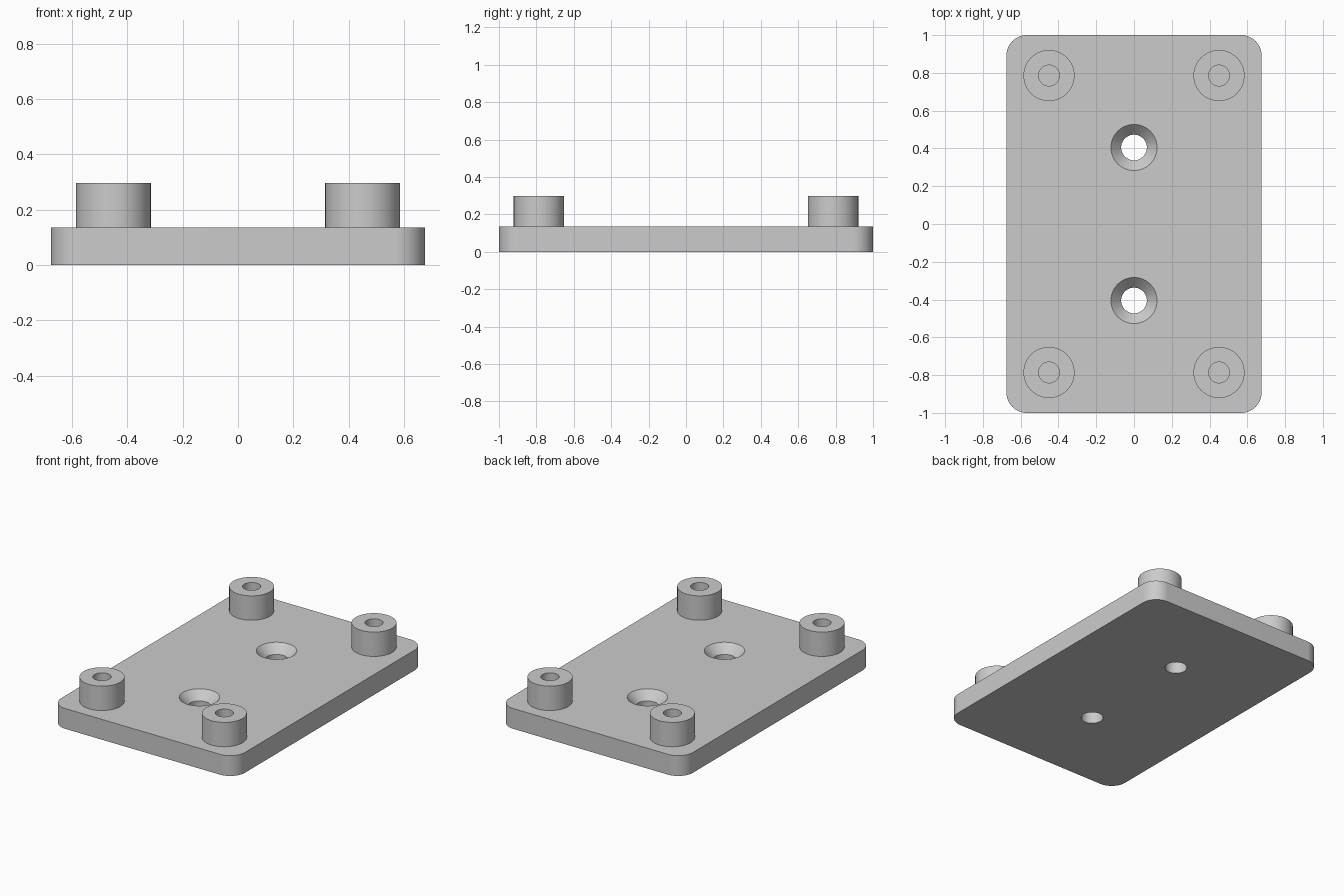
import bpy
import bmesh
import math

WIDTH, LENGTH, THICK = 1.351, 2.0, 0.135
TOP = 0.297
CORNER = 0.108
BOSS_X, BOSS_Y, BOSS_R, BORE_R = 0.45, 0.786, 0.135, 0.055
SCREW_Y, SCREW_R, SINK_R, SINK_DEPTH = 0.405, 0.068, 0.122, 0.056
SIDES = 64

cube = bpy.data.objects.get("Cube")
if cube:
    bpy.data.objects.remove(cube, do_unlink=True)

grey = bpy.data.materials.new("plain_grey")
grey.use_nodes = True
colour = (0.6, 0.6, 0.6, 1)
grey.diffuse_color = colour
grey.node_tree.nodes["Principled BSDF"].inputs["Base Color"].default_value = colour


def add_object(name, bm):
    bmesh.ops.recalc_face_normals(bm, faces=bm.faces)
    mesh = bpy.data.meshes.new(name)
    bm.to_mesh(mesh)
    bm.free()
    mesh.materials.append(grey)
    obj = bpy.data.objects.new(name, mesh)
    bpy.context.collection.objects.link(obj)
    return obj


def turned_solid(name, x, y, profile):
    """Closed round solid from (radius, height) rings, bottom to top."""
    bm = bmesh.new()
    rings = []
    for r, z in profile:
        angles = [math.tau * i / SIDES for i in range(SIDES)]
        rings.append([bm.verts.new((x + r * math.cos(a), y + r * math.sin(a), z))
                      for a in angles])
    for low, high in zip(rings, rings[1:]):
        for i in range(SIDES):
            j = (i + 1) % SIDES
            bm.faces.new((low[i], low[j], high[j], high[i]))
    bm.faces.new(rings[0])
    bm.faces.new(rings[-1])
    return add_object(name, bm)


def combine(target, tool, operation):
    mod = target.modifiers.new(tool.name, 'BOOLEAN')
    mod.operation = operation
    mod.solver = 'EXACT'
    mod.object = tool
    bpy.context.view_layer.objects.active = target
    bpy.ops.object.modifier_apply(modifier=mod.name)
    bpy.data.objects.remove(tool, do_unlink=True)


# Base plate with rounded upright corners
bm = bmesh.new()
bmesh.ops.create_cube(bm, size=1)
for v in bm.verts:
    v.co = (v.co.x * WIDTH, v.co.y * LENGTH, (v.co.z + 0.5) * THICK)
upright = [e for e in bm.edges if abs(e.verts[0].co.z - e.verts[1].co.z) > 0.01]
bmesh.ops.bevel(bm, geom=upright, offset=CORNER, segments=16, profile=0.5,
                affect='EDGES')
plate = add_object("mounting_plate", bm)

# Four corner standoffs with blind bores
corners = [(sx * BOSS_X, sy * BOSS_Y) for sx in (-1, 1) for sy in (-1, 1)]
for x, y in corners:
    boss = turned_solid("standoff", x, y, [(BOSS_R, THICK / 2), (BOSS_R, TOP)])
    combine(plate, boss, 'UNION')
for x, y in corners:
    bore = turned_solid("standoff_bore", x, y, [(BORE_R, THICK), (BORE_R, TOP + 0.1)])
    combine(plate, bore, 'DIFFERENCE')

# Two countersunk screw holes on the centre line
for sy in (-1, 1):
    hole = turned_solid("screw_hole", 0, sy * SCREW_Y, [
        (SCREW_R, -0.1), (SCREW_R, THICK - SINK_DEPTH),
        (SINK_R, THICK), (SINK_R, THICK + 0.1)])
    combine(plate, hole, 'DIFFERENCE')

# Smooth round walls, crisp rims
bpy.ops.object.select_all(action='DESELECT')
plate.select_set(True)
bpy.context.view_layer.objects.active = plate
bpy.ops.object.shade_smooth_by_angle(angle=math.radians(30))
